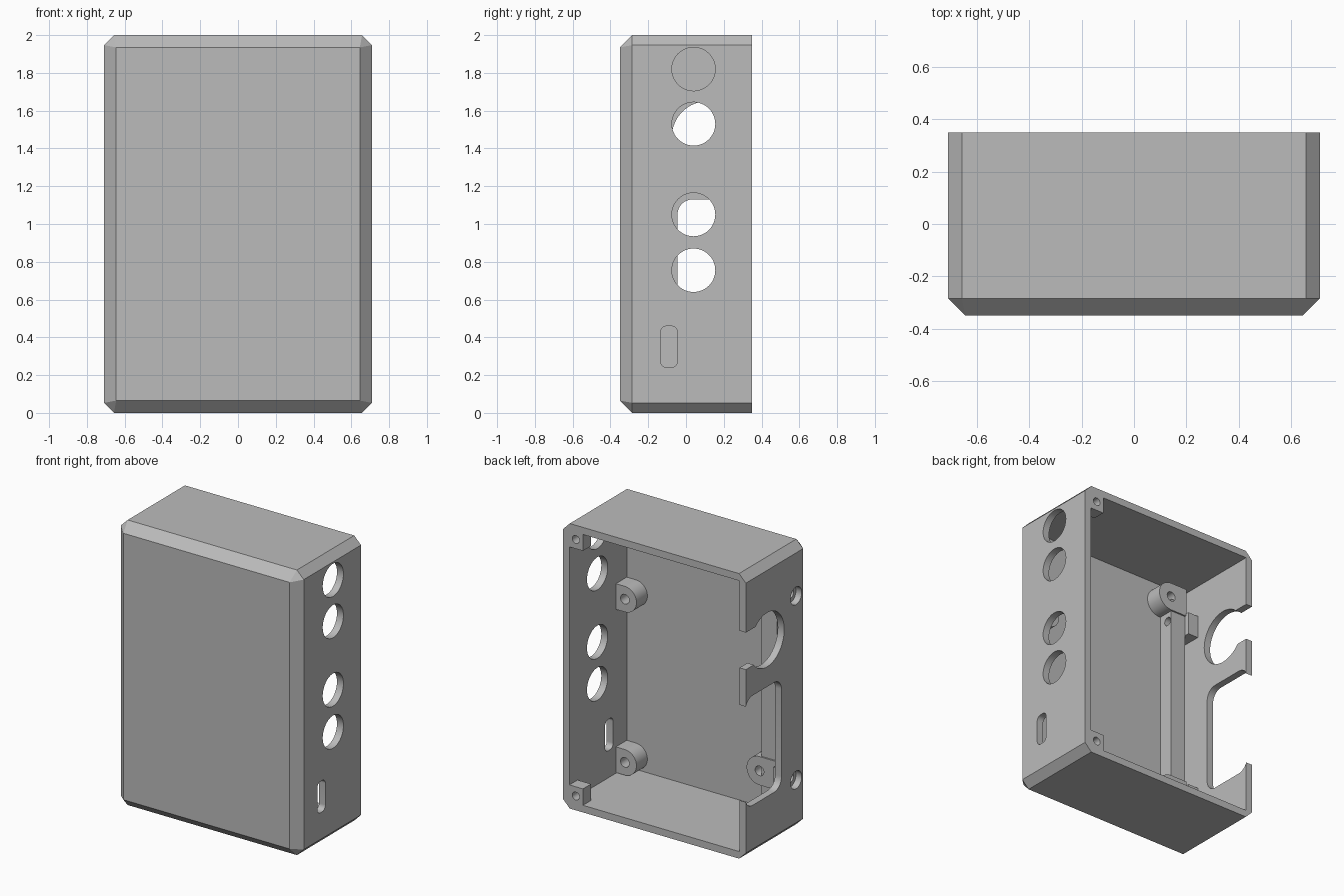
import bpy, bmesh
from math import cos, sin, pi

cube = bpy.data.objects.get("Cube")
if cube:
    bpy.data.objects.remove(cube, do_unlink=True)

grey = bpy.data.materials.new("light_grey")
grey.use_nodes = True
COLOUR = (0.5, 0.5, 0.5, 1)
grey.diffuse_color = COLOUR
grey.node_tree.nodes["Principled BSDF"].inputs["Base Color"].default_value = COLOUR


def finish(name, bm):
    bmesh.ops.recalc_face_normals(bm, faces=bm.faces)
    mesh = bpy.data.meshes.new(name)
    bm.to_mesh(mesh)
    bm.free()
    mesh.materials.append(grey)
    obj = bpy.data.objects.new(name, mesh)
    bpy.context.collection.objects.link(obj)
    return obj


def prism(name, outline, axis, lo, hi):
    """Extrude an outline: (x, z) points along y, or (y, z) points along x."""
    bm = bmesh.new()
    place = (lambda p, d: (d, p[0], p[1])) if axis == "x" else (lambda p, d: (p[0], d, p[1]))
    face = bm.faces.new([bm.verts.new(place(p, lo)) for p in outline])
    new = bmesh.ops.extrude_face_region(bm, geom=[face])["geom"]
    for v in new:
        if isinstance(v, bmesh.types.BMVert):
            v.co["xyz".index(axis)] = hi
    return finish(name, bm)


def rect(u0, u1, v0, v1):
    return [(u0, v0), (u1, v0), (u1, v1), (u0, v1)]


def arc(u, v, r, start, end, n):
    return [(u + r * cos(start + (end - start) * i / n),
             v + r * sin(start + (end - start) * i / n)) for i in range(n + 1)]


def circle(u, v, r, n=48):
    return arc(u, v, r, 0, 2 * pi, n)[:-1]


def rounded(u0, u1, v0, v1, r):
    corners = [(u1 - r, v1 - r), (u0 + r, v1 - r), (u0 + r, v0 + r), (u1 - r, v0 + r)]
    return [p for k, (u, v) in enumerate(corners)
            for p in arc(u, v, r, k * pi / 2, (k + 1) * pi / 2, 10)]


def activate(obj):
    bpy.ops.object.select_all(action="DESELECT")
    obj.select_set(True)
    bpy.context.view_layer.objects.active = obj


def cut(obj, *cutter):
    tool = prism("cutter", *cutter)
    tool.hide_render = True
    mod = obj.modifiers.new("cut", "BOOLEAN")
    mod.operation, mod.solver, mod.object = "DIFFERENCE", "EXACT", tool
    activate(obj)
    bpy.ops.object.modifier_apply(modifier=mod.name)
    bpy.data.objects.remove(tool, do_unlink=True)


# Main dimensions
W, D, H = 0.71, 0.35, 2.0
WALL, FLOOR, CH = 0.05, -0.286, 0.053
IN = W - WALL

# Chamfered shell
bm = bmesh.new()
for sx in (-1, 1):
    for sz in (-1, 1):
        bm.verts.new((sx * 0.645, -D, 1 + sz * 0.935))
        for y in (-0.285, D):
            bm.verts.new((sx * W, y, 1 + sz * (1 - CH)))
            bm.verts.new((sx * (W - CH), y, 1 + sz))
bmesh.ops.convex_hull(bm, input=bm.verts)
bmesh.ops.dissolve_limit(bm, angle_limit=0.01, verts=bm.verts, edges=bm.edges)
shell = finish("case_shell", bm)
cut(shell, rect(-IN, IN, WALL, H - WALL), "y", FLOOR, 0.5)

# Round ports and slot in the +x wall
for z in (0.755, 1.05, 1.53, 1.82):
    cut(shell, circle(0.04, z, 0.115), "x", 0.6, 0.8)
cut(shell, rounded(-0.135, -0.045, 0.24, 0.46, 0.035), "x", 0.6, 0.8)

# Large openings and screw holes in the -x wall
SCREWS = (0.354, 1.646)
cut(shell, circle(0.115, 1.46, 0.19, 64), "x", -0.8, -0.655)
cut(shell, rect(0.2, 0.5, 1.34, 1.6), "x", -0.8, -0.655)
cut(shell, rounded(-0.045, 0.356, 0.36, 1.13, 0.08), "x", -0.8, -0.655)
for z in SCREWS:
    cut(shell, circle(-0.207, z, 0.062), "x", -0.8, -0.655)
parts = [shell]

# Lid screw blocks in the rim corners
for label, z0, z1, zc in (("lower", 0.045, 0.165, 0.1), ("upper", 1.835, 1.955, 1.9)):
    block = prism(label + "_lid_block", rect(0.555, IN + 0.005, z0, z1), "y", 0.26, D)
    cut(block, circle(0.61, zc, 0.028, 24), "y", 0.2, 0.5)
    parts.append(block)


# D-shaped board standoffs
def standoff(name, flat_x, x, z, r):
    start = pi / 2 if flat_x > x else -pi / 2
    outline = [(flat_x, z - r), (flat_x, z + r)] if flat_x > x else [(flat_x, z + r), (flat_x, z - r)]
    post = prism(name, outline + arc(x, z, r, start, start + pi, 24), "y", FLOOR - 0.01, -0.165)
    cut(post, circle(x, z, 0.034, 24), "y", FLOOR + 0.02, 0)
    parts.append(post)


standoff("lower_left_standoff", IN + 0.005, 0.59, 0.145, 0.09)
standoff("upper_left_standoff", IN + 0.005, 0.59, 1.29, 0.09)
standoff("lower_right_standoff", -0.583, -0.455, 0.365, 0.1)
standoff("upper_right_standoff", -0.583, -0.455, 1.81, 0.1)

# Long mounting rail with screw bosses against the wall
rail = prism("mounting_rail", rect(-0.583, -0.464, WALL - 0.005, 1.8), "y", FLOOR - 0.01, -0.176)
for z in SCREWS:
    cut(rail, circle(-0.212, z, 0.03, 24), "x", -0.7, -0.4)
    boss = prism("screw_boss", rect(-IN - 0.005, -0.58, z - 0.08, z + 0.08), "y", FLOOR - 0.01, -0.14)
    cut(boss, circle(-0.212, z, 0.03, 24), "x", -0.7, -0.4)
    parts.append(boss)
parts.append(rail)

for part in parts:
    activate(part)
    bpy.ops.object.shade_smooth_by_angle()
